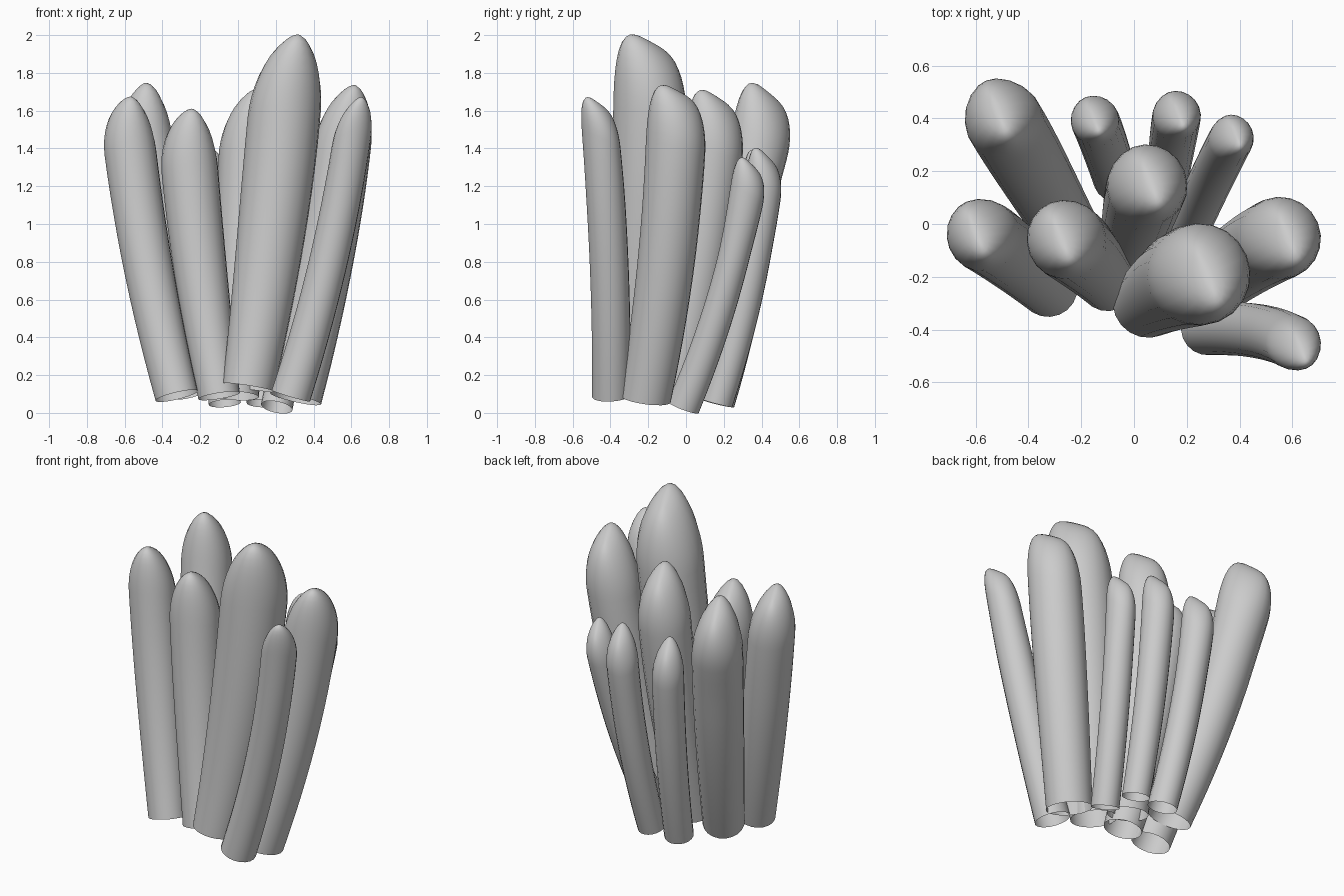
import bpy, bmesh, math

if "Cube" in bpy.data.objects:
    bpy.data.objects.remove(bpy.data.objects["Cube"])

SIDES = 20
RIDGE = math.radians(22)   # direction of the tip ridges, turned from +y
RC, RS = math.cos(RIDGE), math.sin(RIDGE)


def smoothstep(a, b, v):
    u = max(0.0, min(1.0, (v - a) / (b - a)))
    return u * u * (3 - 2 * u)


def stalk(name, base, tip, r0, r1, slant):
    """Open-bottomed finger that bends upright, widens upward and ends in a slanted ridge."""
    bx, by, bz = base
    tx, ty, tz = tip
    dx, dy = tx - bx, ty - by
    height = tz - 0.25 * slant * r1 - bz
    cap = 2.0 * r1 / height

    # Ring positions: even along the shaft, cosine-spaced over the cap
    ts = [(1 - cap) * i / 12 for i in range(12)]
    ts += [1 - cap + cap * math.sin(math.pi / 2 * i / 10) for i in range(10)]
    ts.append(1 - cap * 0.003)

    bm = bmesh.new()

    def point(t, across, along):
        ox, oy = across * RC - along * RS, across * RS + along * RC
        bow = 4 * t * (1 - t)
        cx = bx + dx * t + 0.11 * dx * bow
        cy = by + dy * t + (0.025 + 0.06 * dy) * bow
        lean = (1 - t) ** 2 * 1.3 * (ox * dx + oy * dy) / height
        top = slant * along * smoothstep(0.6, 1.0, t)
        return bm.verts.new((cx + ox, cy + oy, bz + height * t - lean - top))

    rings = []
    for t in ts:
        r = r0 + (r1 - r0) * math.sin(math.pi / 2 * min(1, t / 0.8))
        u = max(0.0, (t - 1 + cap) / cap)
        rx = r * (1 - u ** 1.9) ** 0.55   # narrow across the ridge
        ry = r * (1 - u ** 2.5) ** 0.25   # blunt along the ridge
        rings.append([point(t, rx * math.cos(a), ry * math.sin(a))
                      for a in (2 * math.pi * k / SIDES for k in range(SIDES))])
    for lo, hi in zip(rings, rings[1:]):
        for k in range(SIDES):
            n = (k + 1) % SIDES
            bm.faces.new((lo[k], lo[n], hi[n], hi[k]))
    apex = point(1, 0, 0)
    for k in range(SIDES):
        bm.faces.new((rings[-1][k], rings[-1][(k + 1) % SIDES], apex))
    for f in bm.faces:
        f.smooth = True
    mesh = bpy.data.meshes.new(name)
    bm.to_mesh(mesh)
    bm.free()
    obj = bpy.data.objects.new(name, mesh)
    bpy.context.collection.objects.link(obj)


# Thick stalks: base centre, tip centre, bottom radius, top radius, tip slant
stalk("tall_front_stalk", (0.055, -0.295, 0.135), (0.275, -0.19, 1.99), 0.136, 0.194, 0.5)
stalk("left_stalk", (-0.325, -0.24, 0.09), (-0.6, -0.03, 1.665), 0.112, 0.137, 0.5)
stalk("mid_left_stalk", (-0.1, -0.22, 0.09), (-0.278, -0.05, 1.6), 0.11, 0.15, 0.5)
stalk("back_left_stalk", (-0.265, 0.0, 0.12), (-0.52, 0.435, 1.725), 0.122, 0.149, 0.75)
stalk("centre_stalk", (-0.01, -0.07, 0.09), (0.058, 0.165, 1.695), 0.12, 0.153, 0.6)
stalk("right_stalk", (0.305, -0.215, 0.075), (0.582, -0.045, 1.725), 0.135, 0.157, 0.5)
stalk("front_right_stalk", (0.28, -0.395, 0.09), (0.63, -0.467, 1.66), 0.102, 0.103, 0.65)

# Thin stalks at the back
stalk("thin_back_left_stalk", (-0.07, 0.17, 0.05), (-0.155, 0.405, 1.375), 0.085, 0.092, 0.9)
stalk("thin_back_stalk", (0.125, 0.165, 0.05), (0.165, 0.425, 1.385), 0.08, 0.092, 0.9)
stalk("thin_back_right_stalk", (0.205, -0.015, 0.03), (0.382, 0.347, 1.335), 0.083, 0.085, 0.9)
